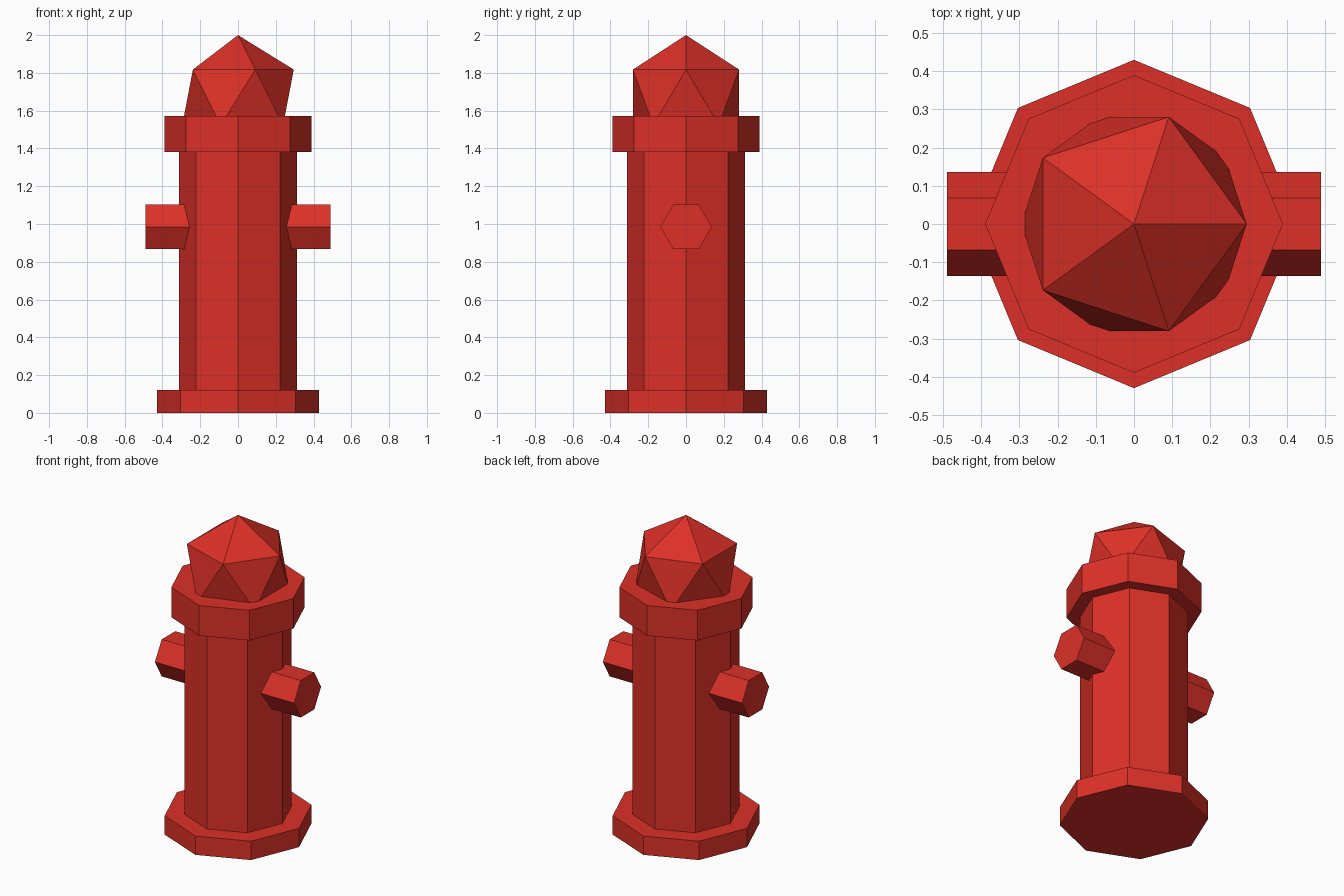
import bpy
from math import pi

cube = bpy.data.objects.get("Cube")
if cube:
    bpy.data.objects.remove(cube, do_unlink=True)

# Single red paint
red = bpy.data.materials.new("red_paint")
red.use_nodes = True
colour = (0.72, 0.03, 0.02, 1)
red.diffuse_color = colour
red.node_tree.nodes["Principled BSDF"].inputs["Base Color"].default_value = colour


def finish(name):
    obj = bpy.context.object
    obj.name = obj.data.name = name
    obj.data.materials.append(red)
    bpy.ops.object.transform_apply(location=False, rotation=True, scale=True)
    return obj


def octagon(name, radius, bottom, top):
    """Upright eight-sided prism with corners on the axes."""
    bpy.ops.mesh.primitive_cylinder_add(
        vertices=8, radius=radius, depth=top - bottom,
        location=(0, 0, (bottom + top) / 2))
    return finish(name)


# Stacked octagonal parts
octagon("base_flange", 0.43, 0, 0.12)
octagon("barrel", 0.313, 0.12, 1.38)
octagon("collar", 0.39, 1.38, 1.572)

# Faceted cap sunk into the collar
bpy.ops.mesh.primitive_ico_sphere_add(
    subdivisions=1, radius=0.33, location=(0, 0, 1.67))
finish("cap")

# Hexagonal side outlets, corners pointing to the front and back
for name, side in (("left_outlet", 1), ("right_outlet", -1)):
    inner, outer = 0.2, 0.49
    bpy.ops.mesh.primitive_cylinder_add(
        vertices=6, radius=0.136, depth=outer - inner,
        location=(side * (inner + outer) / 2, 0, 0.985),
        rotation=(0, pi / 2, 0))
    finish(name)
